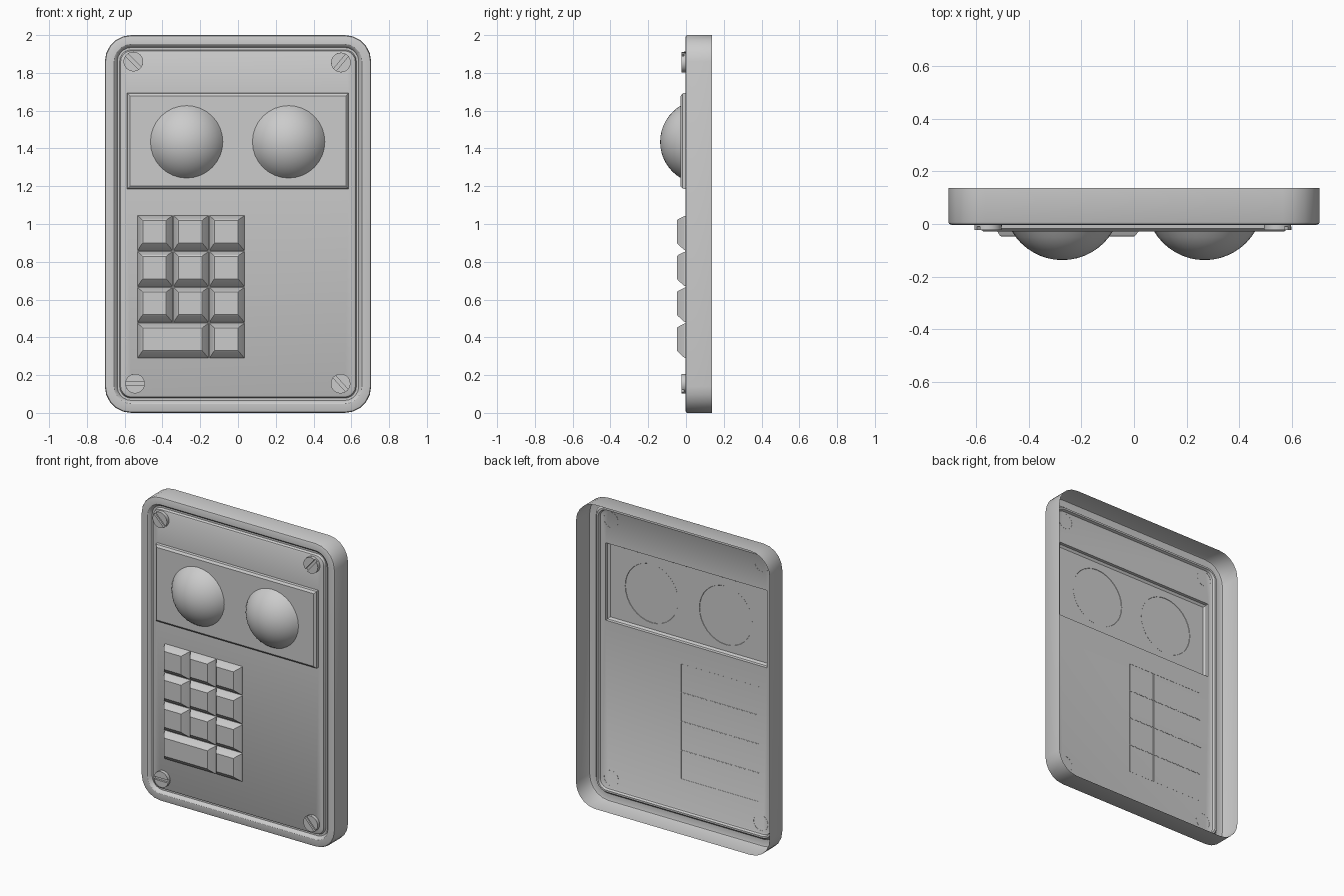
import bpy, bmesh, math

if "Cube" in bpy.data.objects:
    bpy.data.objects.remove(bpy.data.objects["Cube"])


def finish(name, bm, angle=30):
    # every part is an open-backed shell facing -y
    bmesh.ops.recalc_face_normals(bm, faces=bm.faces)
    bm.normal_update()
    if sum(f.normal.y * f.calc_area() for f in bm.faces) > 0:
        bmesh.ops.reverse_faces(bm, faces=bm.faces)
    me = bpy.data.meshes.new(name)
    bm.to_mesh(me)
    bm.free()
    ob = bpy.data.objects.new(name, me)
    bpy.context.collection.objects.link(ob)
    bpy.ops.object.select_all(action='DESELECT')
    ob.select_set(True)
    bpy.context.view_layer.objects.active = ob
    bpy.ops.object.shade_smooth_by_angle(angle=math.radians(angle))
    return ob


def stack(bm, rings, cap=True):
    """Bridge successive closed rings; returns the last ring's vertices."""
    loops = [[bm.verts.new(p) for p in r] for r in rings]
    for a, b in zip(loops, loops[1:]):
        for i in range(len(a)):
            j = (i + 1) % len(a)
            bm.faces.new((a[i], a[j], b[j], b[i]))
    if cap:
        bm.faces.new(loops[-1])
    return loops


def rounded(inset, y, hx=0.705, hz=1.0, r=0.14, seg=5):
    hx, hz, r = hx - inset, hz - inset, r - inset
    pts = []
    for k, (sx, sz) in enumerate(((1, 1), (-1, 1), (-1, -1), (1, -1))):
        for s in range(seg + 1):
            a = math.pi / 2 * (k + s / seg)
            pts.append((sx * (hx - r) + r * math.cos(a), y,
                        1 + sz * (hz - r) + r * math.sin(a)))
    return pts


def rect(x0, x1, z0, z1, y):
    return [(x1, y, z1), (x0, y, z1), (x0, y, z0), (x1, y, z0)]


def loop_edges(bm, loop):
    return [bm.edges.get((loop[i - 1], loop[i])) for i in range(len(loop))]


# Casing: side wall, rim, groove and front panel with raised display plate
bm = bmesh.new()
profile = [(0, 0.137), (0, 0.008), (0.004, 0.0), (0.012, -0.003), (0.048, -0.003),
           (0.056, 0.002), (0.066, 0.02), (0.078, 0.02), (0.084, 0.004), (0.092, 0.0)]
casing = stack(bm, [rounded(i, y) for i, y in profile], cap=False)
plate = stack(bm, [rect(-0.588, 0.585, 1.185, 1.694, 0.0),
                   rect(-0.586, 0.583, 1.187, 1.692, -0.018),
                   rect(-0.572, 0.571, 1.2, 1.678, -0.028)])
bmesh.ops.triangle_fill(bm, use_beauty=True, normal=(0, -1, 0),
                        edges=loop_edges(bm, casing[-1]) + loop_edges(bm, plate[0]))
finish("casing", bm)

# Domed lenses: spherical caps
R_BASE, H = 0.193, 0.111
R = (R_BASE ** 2 + H ** 2) / (2 * H)
edge = math.asin(R_BASE / R)
for side, cx in (("left", -0.272), ("right", 0.268)):
    bm = bmesh.new()
    rings = []
    for k in range(8, 0, -1):
        t = edge * k / 8
        rings.append([(cx + R * math.sin(t) * math.cos(2 * math.pi * i / 32),
                       -0.026 - H + R * (1 - math.cos(t)),
                       1.435 + R * math.sin(t) * math.sin(2 * math.pi * i / 32))
                      for i in range(32)])
    last = stack(bm, rings, cap=False)[-1]
    tip = bm.verts.new((cx, -0.026 - H, 1.435))
    for i in range(32):
        bm.faces.new((last[i - 1], last[i], tip))
    finish(f"{side}_dome", bm, 40)


# Keypad: sloped keys, bottom-left key is double width
def key(name, x0, x1, z0, z1):
    bm = bmesh.new()
    stack(bm, [rect(x0, x1, z0, z1, 0.001),
               rect(x0 + 0.003, x1 - 0.003, z0 + 0.004, z1 - 0.003, -0.01),
               rect(x0 + 0.022, x1 - 0.028, z0 + 0.034, z1 - 0.02, -0.043),
               rect(x0 + 0.028, x1 - 0.034, z0 + 0.041, z1 - 0.026, -0.048)])
    finish(name, bm, 20)


PITCH, SIZE = 0.19, 0.186
for row in range(4):
    z1 = 1.045 - row * PITCH
    for col in range(3):
        if row == 3 and col == 1:
            continue
        x0 = -0.532 + col * PITCH
        width = SIZE + (PITCH if row == 3 and col == 0 else 0)
        key(f"key_{row + 1}_{col + 1}", x0, x0 + width, z1 - SIZE, z1)


# Slotted corner screws: floor disc plus two half heads
def screw(name, cx, cz, deg, r=0.052, slot=0.009):
    bm = bmesh.new()
    c, s = math.cos(math.radians(deg)), math.sin(math.radians(deg))

    def place(pts, y):
        return [(cx + u * c - v * s, y, cz + u * s + v * c) for u, v in pts]

    circle = [(r * math.cos(i * math.pi / 12), r * math.sin(i * math.pi / 12))
              for i in range(24)]
    stack(bm, [place(circle, 0.001), place(circle, -0.01)])
    a0 = math.asin(slot / r)
    for sign in (1, -1):
        half = [(sign * r * math.cos(a), sign * r * math.sin(a))
                for a in (a0 + (math.pi - 2 * a0) * i / 12 for i in range(13))]
        stack(bm, [place(half, -0.01), place(half, -0.023)])
    finish(name, bm)


screw("screw_top_left", -0.554, 1.86, -45)
screw("screw_top_right", 0.545, 1.855, 50)
screw("screw_bottom_left", -0.545, 0.155, 0)
screw("screw_bottom_right", 0.543, 0.155, -48)
